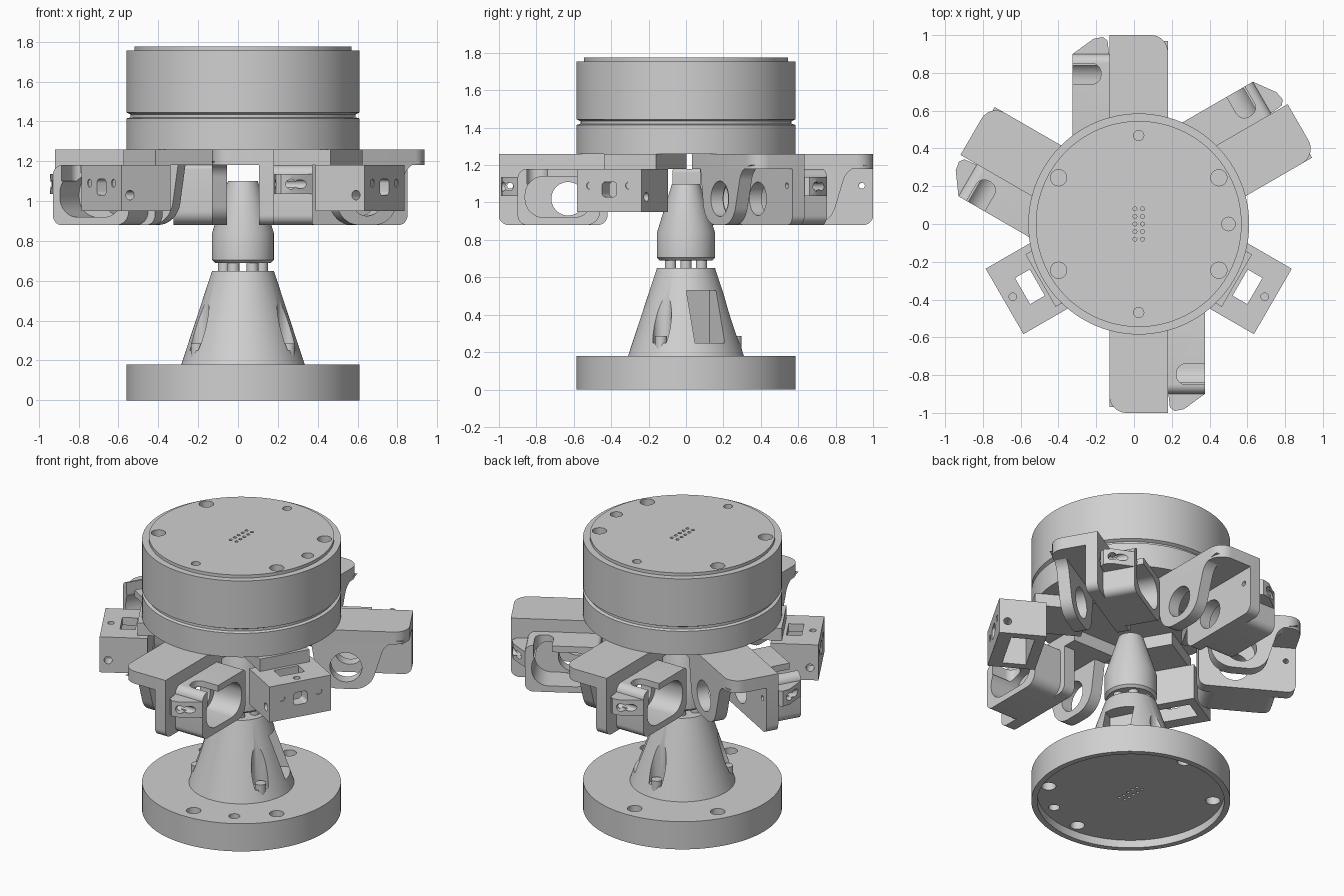
import bpy, bmesh
from math import sin, cos, pi, radians
from mathutils import Vector, Matrix

cube = bpy.data.objects.get("Cube")
if cube:
    bpy.data.objects.remove(cube, do_unlink=True)

grey = bpy.data.materials.new("machined_grey")
grey.use_nodes = True
COLOR = (0.63, 0.63, 0.63, 1)
grey.diffuse_color = COLOR
grey.node_tree.nodes["Principled BSDF"].inputs["Base Color"].default_value = COLOR
CENTER = Matrix.Translation((0.025, 0, 0))


def make(name, bm):
    bmesh.ops.recalc_face_normals(bm, faces=bm.faces)
    me = bpy.data.meshes.new(name)
    bm.to_mesh(me)
    bm.free()
    me.materials.append(grey)
    ob = bpy.data.objects.new(name, me)
    bpy.context.collection.objects.link(ob)
    return ob


def lathe(name, profile):
    bm = bmesh.new()
    vs = [bm.verts.new((r, 0, z)) for r, z in profile]
    es = [bm.edges.new(p) for p in zip(vs, vs[1:])]
    bmesh.ops.spin(bm, geom=vs + es, axis=(0, 0, 1), cent=(0, 0, 0),
                   angle=2 * pi, steps=96, use_duplicate=False)
    bmesh.ops.remove_doubles(bm, verts=bm.verts, dist=1e-4)
    return make(name, bm)


def prism(name, pts, axis, lo, hi):
    """Extrude a 2D outline along z (outline x,y), y (outline x,z) or x (outline y,z)."""
    place = {"z": lambda a, b, t: (a, b, t), "y": lambda a, b, t: (a, t, b),
             "x": lambda a, b, t: (t, a, b)}[axis]
    bm = bmesh.new()
    face = bm.faces.new([bm.verts.new(place(a, b, lo)) for a, b in pts])
    ext = bmesh.ops.extrude_face_region(bm, geom=[face], use_keep_orig=True)
    shift = Vector(place(0, 0, hi - lo))
    bmesh.ops.translate(bm, vec=shift, verts=[v for v in ext["geom"] if isinstance(v, bmesh.types.BMVert)])
    return make(name, bm)


def rounded(corners, n=8):
    """Fillet a closed outline given as (x, y, radius)."""
    out = []
    for i, (x, y, r) in enumerate(corners):
        p = Vector((x, y))
        if not r:
            out.append((x, y))
            continue
        d0 = (Vector(corners[i - 1][:2]) - p).normalized()
        d1 = (Vector(corners[(i + 1) % len(corners)][:2]) - p).normalized()
        half = d0.angle(d1) / 2
        mid = p + (d0 + d1).normalized() * r / sin(half)
        reach = r * cos(half) / sin(half)
        a, b = (p + d0 * reach - mid).normalized(), (p + d1 * reach - mid).normalized()
        out += [tuple(mid + a.slerp(b, k / n).normalized() * r) for k in range(n + 1)]
    return out


def rect(x0, x1, y0, y1, r=0):
    return rounded([(x0, y0, r), (x1, y0, r), (x1, y1, r), (x0, y1, r)])


def circle(x, y, r, n=24):
    return [(x + r * cos(2 * pi * k / n), y + r * sin(2 * pi * k / n)) for k in range(n)]


def polar(r, deg):
    return r * cos(radians(deg)), r * sin(radians(deg))


def cut(ob, cutters):
    """Subtract the cutters, apply the result and delete them."""
    for c in cutters:
        m = ob.modifiers.new("cut", "BOOLEAN")
        m.operation, m.object, m.solver = "DIFFERENCE", c, "EXACT"
    bpy.context.view_layer.update()
    dg = bpy.context.evaluated_depsgraph_get()
    me = bpy.data.meshes.new_from_object(ob.evaluated_get(dg))
    ob.modifiers.clear()
    ob.data = me
    for c in cutters:
        bpy.data.objects.remove(c, do_unlink=True)
    return ob


def hole(x, y, r, lo, hi, axis="z"):
    return prism("cutter", circle(x, y, r), axis, lo, hi)


def around(parts, angles):
    """Place copies of parts at each angle round the main axis."""
    for k, deg in enumerate(angles):
        for p in parts:
            ob = p if k == 0 else p.copy()
            if k:
                bpy.context.collection.objects.link(ob)
            ob.matrix_world = CENTER @ Matrix.Rotation(radians(deg), 4, "Z")


# Base disc with hollow underside and screw holes
base = lathe("base_disc", [(0, .05), (.55, .05), (.55, 0), (.585, 0), (.585, .18), (0, .18)])
cut(base, [hole(*polar(.49, a), .043, -.1, .3) for a in (-90, -30, 90, 150)]
    + [hole(*polar(.48, -60), .033, -.1, .3)]
    + [hole(-.02 + .04 * i, -.08 + .04 * j, .009, 0, .08) for i in (0, 1) for j in range(5)])

# Lower cone with screw pockets and a window
cone = lathe("lower_cone", [(0, .17), (.313, .17), (.155, .65), (0, .65)])
window = prism("cutter", rect(-.09, .09, .25, .53), "x", .1, .5)
window.matrix_world = Matrix.Rotation(radians(28), 4, "Z")
cut(cone, [hole(*polar(.255, a), .05, .25, .7) for a in (-30, 90, 210)] + [window])
screw = prism("cone_screw", circle(.265, 0, .032), "z", .17, .285)
pin = prism("spacer_pin", circle(.095, 0, .03), "z", .6, .72)

# Upper tapered nose
nose = lathe("upper_nose", [(0, .69), (.14, .69), (.155, .705), (.155, .84), (.075, 1.1), (0, 1.1)])

# Drum with groove, lip and holes in its top
drum = lathe("drum", [(0, 1.26), (.585, 1.26), (.585, 1.415), (.565, 1.42), (.565, 1.435),
                      (.585, 1.445), (.585, 1.755), (.545, 1.755), (.545, 1.775), (0, 1.775)])
cut(drum, [hole(*polar(.49, a), .043, 1.2, 1.9) for a in (30, 150, 210, 330)]
    + [hole(.475, 0, .036, 1.65, 1.9)]
    + [hole(0, s * .468, .027, 1.65, 1.9) for s in (-1, 1)]
    + [hole(-.02 + .04 * i, -.08 + .04 * j, .01, 1.7, 1.9) for i in (0, 1) for j in range(5)])
for ob in (base, cone, nose, drum):
    ob.matrix_world = CENTER
around([screw], (-30, 90, 210))
around([pin], range(0, 360, 60))

# Arm: top plate, outer wall, swooping lug wall
plate = prism("arm_plate", rounded([(.33, -.155, 0), (1, -.155, .09), (1, .155, 0), (.33, .155, 0)]),
              "z", 1.18, 1.26)
wall = prism("arm_wall", rounded([(.42, .88, .05), (1, .88, .05), (1, 1.2, 0), (.42, 1.2, 0)]),
             "y", .08, .155)
cut(wall, [hole(.63, 1.02, .09, 0, .3, "y"), hole(.94, 1.09, .016, 0, .3, "y")])
lug = prism("arm_lug", rounded([(.42, 1.2, 0), (.47, .88, .13), (.77, .88, .13), (.86, 1.18, .1), (.97, 1.2, 0)]),
            "y", -.155, -.08)
cut(lug, [hole(.63, 1.02, .095, -.3, 0, "y")])

# Clamp body with oval pocket, top notch and a pinch ear
clamp = prism("clamp_body", rounded([(.46, .88, .07), (.9, .88, .05), (.9, 1.18, .05), (.46, 1.18, .02)]),
              "y", .155, .35)
cut(clamp, [prism("cutter", rect(.5, .86, .92, 1.14, .1), "y", .1, .4),
            prism("cutter", rect(.74, .85, .2, .4, .05), "z", 1.1, 1.3)])
ear = prism("clamp_ear", [(.88, .155), (.97, .165), (.99, .19), (.98, .24), (.9, .35), (.88, .35)],
            "z", 1.035, 1.135)
cut(ear, [hole(.945, 1.085, .022, .1, .4, "y"), hole(.24, 1.085, .025, .93, 1.1, "x")])
around([plate, wall, lug, clamp, ear], (270, 30, 90, 150))

# Sensor bracket: hollow box with slots, hung from a spacer
box = prism("bracket_box", rect(.537, .82, -.2, .2), "z", .95, 1.18)
cut(box, [prism("cutter", rect(.6, .74, -.15, .15), "z", .9, 1.13),
          prism("cutter", rect(.62, .71, -.08, .08), "z", 1.1, 1.3),
          prism("cutter", rect(-.045, .045, 1.03, 1.11, .02), "x", .7, .9),
          hole(.77, 0, .02, 1.1, 1.3),
          hole(.77, 1.03, .024, -.3, -.12, "y"), hole(.77, 1.03, .024, .12, .3, "y"),
          hole(-.12, 1.09, .02, .815, .9, "x"), hole(.12, 1.09, .02, .815, .9, "x")])
spacer = prism("bracket_spacer", rect(.27, .6, -.16, .16), "z", 1.18, 1.26)
around([box, spacer], (-30, 210))

# Smooth curved surfaces, keep hard edges
bpy.ops.object.select_all(action="DESELECT")
for ob in bpy.context.collection.objects:
    if ob.type == "MESH" and grey.name in ob.data.materials:
        ob.select_set(True)
        bpy.context.view_layer.objects.active = ob
bpy.ops.object.shade_smooth_by_angle(angle=radians(30))
